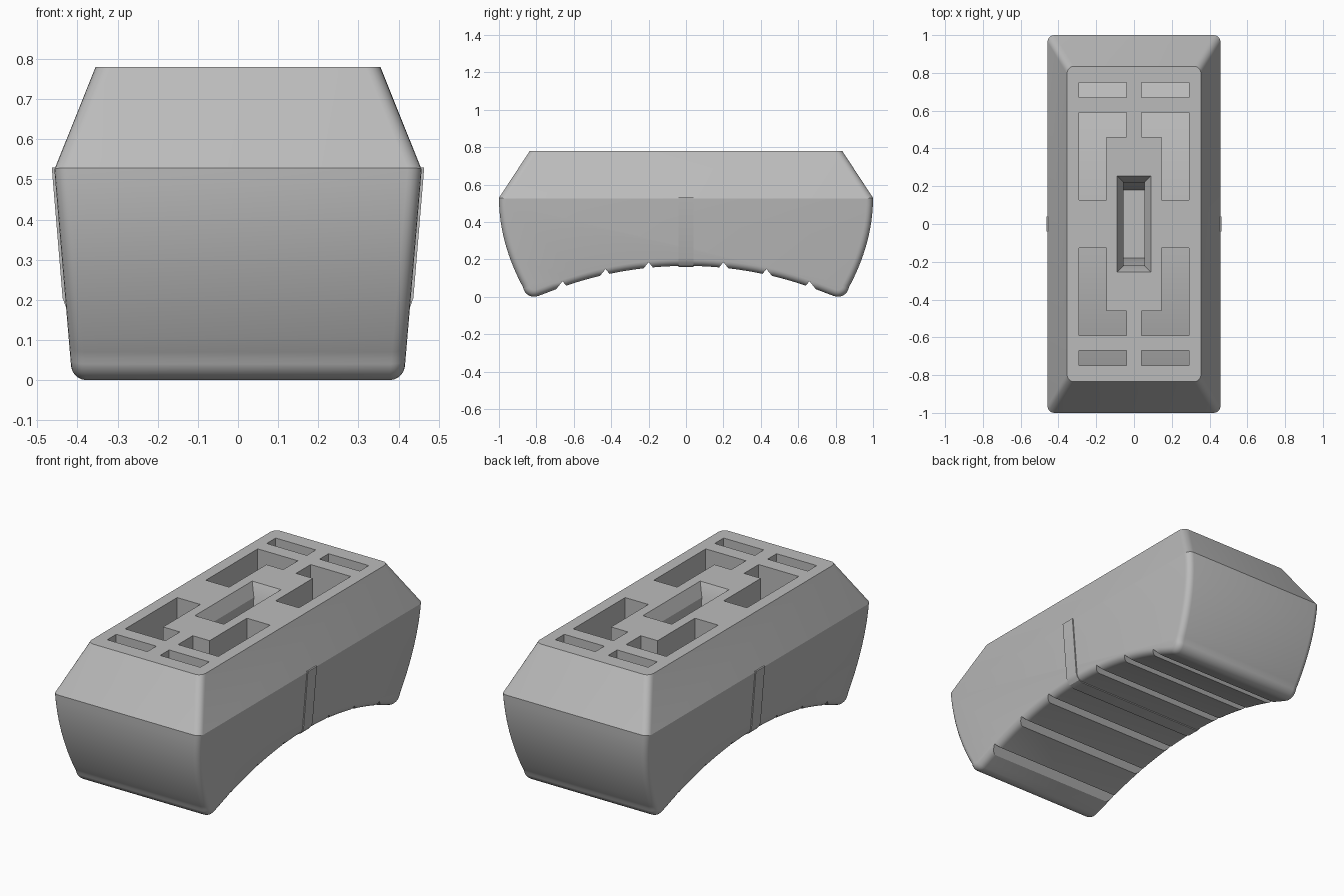
import bpy
import bmesh
from math import sin, cos, pi, radians, sqrt
from mathutils import Vector

if "Cube" in bpy.data.objects:
    bpy.data.objects.remove(bpy.data.objects["Cube"])

TOP, BELT, ARCH_Z, ARCH_R = 0.78, 0.53, 0.165, 2.0

grey = bpy.data.materials.new("plain grey")
grey.use_nodes = True
COLOUR = (0.5, 0.5, 0.5, 1)
grey.diffuse_color = COLOUR
grey.node_tree.nodes["Principled BSDF"].inputs["Base Color"].default_value = COLOUR


def arch(y):
    return ARCH_Z - ARCH_R + sqrt(ARCH_R ** 2 - y * y)


def half_width(z):
    return 0.413 + 0.045 * z / BELT


def loft(bm, rings):
    """Skin a stack of rings with equal point counts and cap both ends."""
    vs = [[bm.verts.new(p) for p in ring] for ring in rings]
    n = len(vs[0])
    faces = [bm.faces.new(vs[0][::-1]), bm.faces.new(vs[-1])]
    for a, b in zip(vs, vs[1:]):
        for i in range(n):
            j = (i + 1) % n
            faces.append(bm.faces.new((a[i], a[j], b[j], b[i])))
    bmesh.ops.recalc_face_normals(bm, faces=faces)


def finish(name, bm):
    mesh = bpy.data.meshes.new(name)
    bm.to_mesh(mesh)
    bm.free()
    mesh.materials.append(grey)
    ob = bpy.data.objects.new(name, mesh)
    bpy.context.collection.objects.link(ob)
    return ob


def select(ob):
    bpy.ops.object.select_all(action="DESELECT")
    ob.select_set(True)
    bpy.context.view_layer.objects.active = ob


def cut(ob, cutter):
    cutter.hide_render = True
    mod = ob.modifiers.new("cut", "BOOLEAN")
    mod.operation = "DIFFERENCE"
    mod.solver = "EXACT"
    mod.object = cutter
    select(ob)
    bpy.ops.object.modifier_apply(modifier=mod.name)
    bpy.data.objects.remove(cutter)


# Body: bulged ends, rounded feet and an arched underside
end = []
for i in range(13):
    z = BELT - (BELT - 0.07) * i / 12
    end.append((1 - 0.56 * (BELT - z) ** 2, z))
for i in range(9):
    a = radians(-6 - 108 * i / 8)
    end.append((0.812 + 0.06 * cos(a), 0.06 + 0.06 * sin(a)))
under = [(0.75 * (1 - i / 16), arch(0.75 * (1 - i / 16))) for i in range(33)]
profile = end + under + [(-y, z) for y, z in reversed(end)]

bm = bmesh.new()
loft(bm, [[(s * half_width(z), y, z) for y, z in profile] for s in (-1, 1)])

# Sloping upper part drawn up from the belt line
bm.normal_update()
lid = max(bm.faces, key=lambda f: f.calc_center_median().z)
new = bmesh.ops.extrude_face_region(bm, geom=[lid])["geom"]
for v in new:
    if isinstance(v, bmesh.types.BMVert):
        v.co = Vector((0.355 if v.co.x > 0 else -0.355,
                       0.835 if v.co.y > 0 else -0.835, TOP))
if lid.is_valid:
    bmesh.ops.delete(bm, geom=[lid], context="FACES_ONLY")
bmesh.ops.recalc_face_normals(bm, faces=bm.faces[:])

# Round the long side borders and the corners
edges = []
for e in bm.edges:
    on_side = [abs(f.normal.x) > 0.5 for f in e.link_faces]
    if sum(on_side) == 1 and min(v.co.z for v in e.verts) < TOP - 0.01:
        edges.append(e)
bmesh.ops.bevel(bm, geom=edges, offset=0.035, offset_type="OFFSET", segments=5,
                profile=0.5, affect="EDGES", clamp_overlap=False)
body = finish("body", bm)

# Pockets in the top: small slots and stepped recesses, repeated in four corners
slot = [(0.04, 0.67), (0.29, 0.67), (0.29, 0.75), (0.04, 0.75)]
step = [(0.04, 0.46), (0.145, 0.46), (0.145, 0.128),
        (0.29, 0.128), (0.29, 0.59), (0.04, 0.59)]
bm = bmesh.new()
for sx in (-1, 1):
    for sy in (-1, 1):
        for shape in (slot, step):
            loft(bm, [[(sx * x, sy * y, z) for x, y in shape] for z in (0.1, 0.9)])
pockets = finish("pocket_cutter", bm)

# Pocket floors follow the arch of the underside
bm = bmesh.new()
r = ARCH_R + 0.15
arc = [(r * sin(a), ARCH_Z - ARCH_R + r * cos(a))
       for a in [radians(-30 + 60 * i / 60) for i in range(61)]]
loft(bm, [[(x, y, z) for y, z in arc] for x in (-0.6, 0.6)])
cut(pockets, finish("floor_cutter", bm))
cut(body, pockets)

# Central opening with a chamfered mouth and sloping ends
bm = bmesh.new()
rings = [(0.1, 0.265, TOP + 0.02), (0.055, 0.22, TOP - 0.07), (0.055, 0.18, 0.32)]
loft(bm, [[(-x, -y, z), (x, -y, z), (x, y, z), (-x, y, z)] for x, y, z in rings])
cut(body, finish("opening_cutter", bm))

# Grip grooves across the underside
bm = bmesh.new()
for y in (-0.66, -0.43, -0.2, 0.2, 0.43, 0.66):
    z = arch(y)
    loft(bm, [[(x, y - 0.065, z - 0.05), (x, y, z + 0.03), (x, y + 0.065, z - 0.05)]
              for x in (-0.6, 0.6)])
cut(body, finish("groove_cutter", bm))

# Raised band around the middle of the sides and underside
bm = bmesh.new()
half = [(0.464, BELT), (0.437, 0.205), (0.43, 0.185), (0.416, 0.168), (0.39, 0.159)]
ring = half + [(-x, z) for x, z in reversed(half)]
# Only a U-shaped shell, so that the central opening stays clear
inner = [(x - 0.04 if x > 0 else x + 0.04, max(z, 0.2)) for x, z in ring]
ring = ring + inner[::-1]
loft(bm, [[(x, y, z) for x, z in ring] for y in (-0.04, 0.04)])
band = finish("middle_band", bm)

for ob in (body, band):
    select(ob)
    bpy.ops.object.shade_smooth_by_angle(angle=radians(24))
